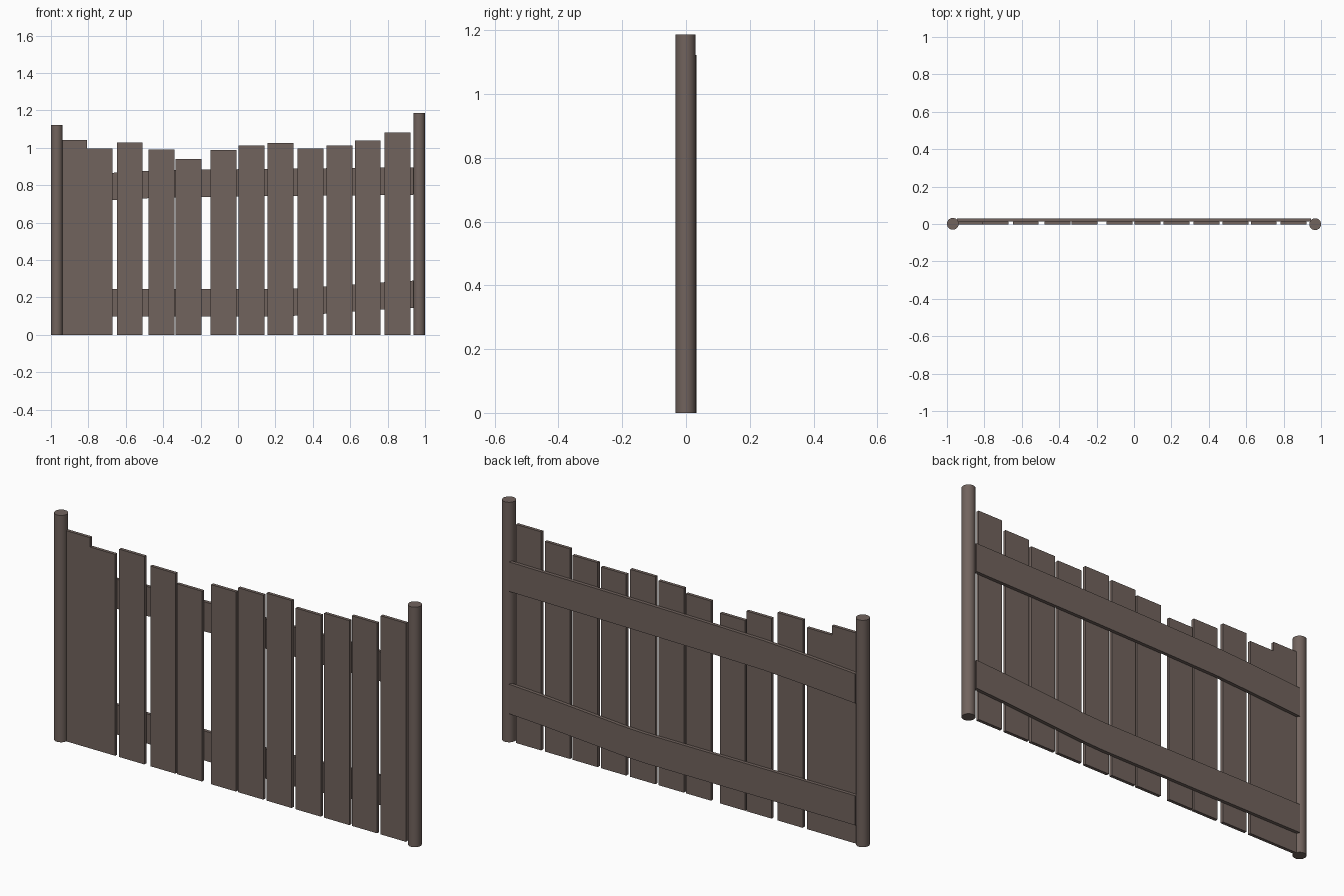
import bpy, bmesh

if "Cube" in bpy.data.objects:
    bpy.data.objects.remove(bpy.data.objects["Cube"])

wood = bpy.data.materials.new("weathered_brown_wood")
wood.diffuse_color = (0.165, 0.125, 0.11, 1)
wood.use_nodes = True
wood.node_tree.nodes["Principled BSDF"].inputs["Base Color"].default_value = wood.diffuse_color


def finish(name, bm):
    bmesh.ops.recalc_face_normals(bm, faces=bm.faces)
    mesh = bpy.data.meshes.new(name)
    bm.to_mesh(mesh)
    bm.free()
    mesh.materials.append(wood)
    ob = bpy.data.objects.new(name, mesh)
    bpy.context.collection.objects.link(ob)
    return ob


def plank(name, outline, y0, y1):
    """Extrude a front (x, z) outline from y0 back to y1."""
    bm = bmesh.new()
    face = bm.faces.new([bm.verts.new((x, y0, z)) for x, z in outline])
    out = bmesh.ops.extrude_face_region(bm, geom=[face])
    verts = [v for v in out["geom"] if isinstance(v, bmesh.types.BMVert)]
    bmesh.ops.translate(bm, verts=verts, vec=(0, y1 - y0, 0))
    return finish(name, bm)


def post(name, x, y, height):
    bpy.ops.mesh.primitive_cylinder_add(vertices=24, radius=0.0315, depth=height,
                                        location=(x, y, height / 2))
    ob = bpy.context.object
    ob.name = name
    ob.data.materials.append(wood)
    bpy.ops.object.shade_smooth_by_angle()


# Round end posts
post("left_post", -0.9685, 0.001, 1.122)
post("right_post", 0.9685, -0.001, 1.187)

# Upright slats: left edge and height
slats = [(-0.945, 1.042), (-0.808, 0.996), (-0.648, 1.028), (-0.478, 0.99),
         (-0.333, 0.941), (-0.146, 0.987), (0.003, 1.011), (0.158, 1.026),
         (0.318, 0.995), (0.474, 1.011), (0.625, 1.039), (0.783, 1.081)]
W = 0.138
for i, (x, h) in enumerate(slats):
    plank(f"slat_{i + 1}", [(x, 0), (x + W, 0), (x + W, h), (x, h)], -0.003, 0.013)


# Sagging rails behind the slats: top edge points
def rail(name, top):
    plank(name, top + [(x, z - 0.146) for x, z in reversed(top)], 0.013, 0.03)


rail("upper_rail", [(-0.947, 0.848), (-0.78, 0.859), (-0.64, 0.868), (-0.45, 0.878),
                    (-0.18, 0.883), (0.3, 0.889), (0.947, 0.895)])
rail("lower_rail", [(-0.947, 0.245), (0.2, 0.244), (0.33, 0.249), (0.48, 0.26),
                    (0.76, 0.28), (0.947, 0.29)])
